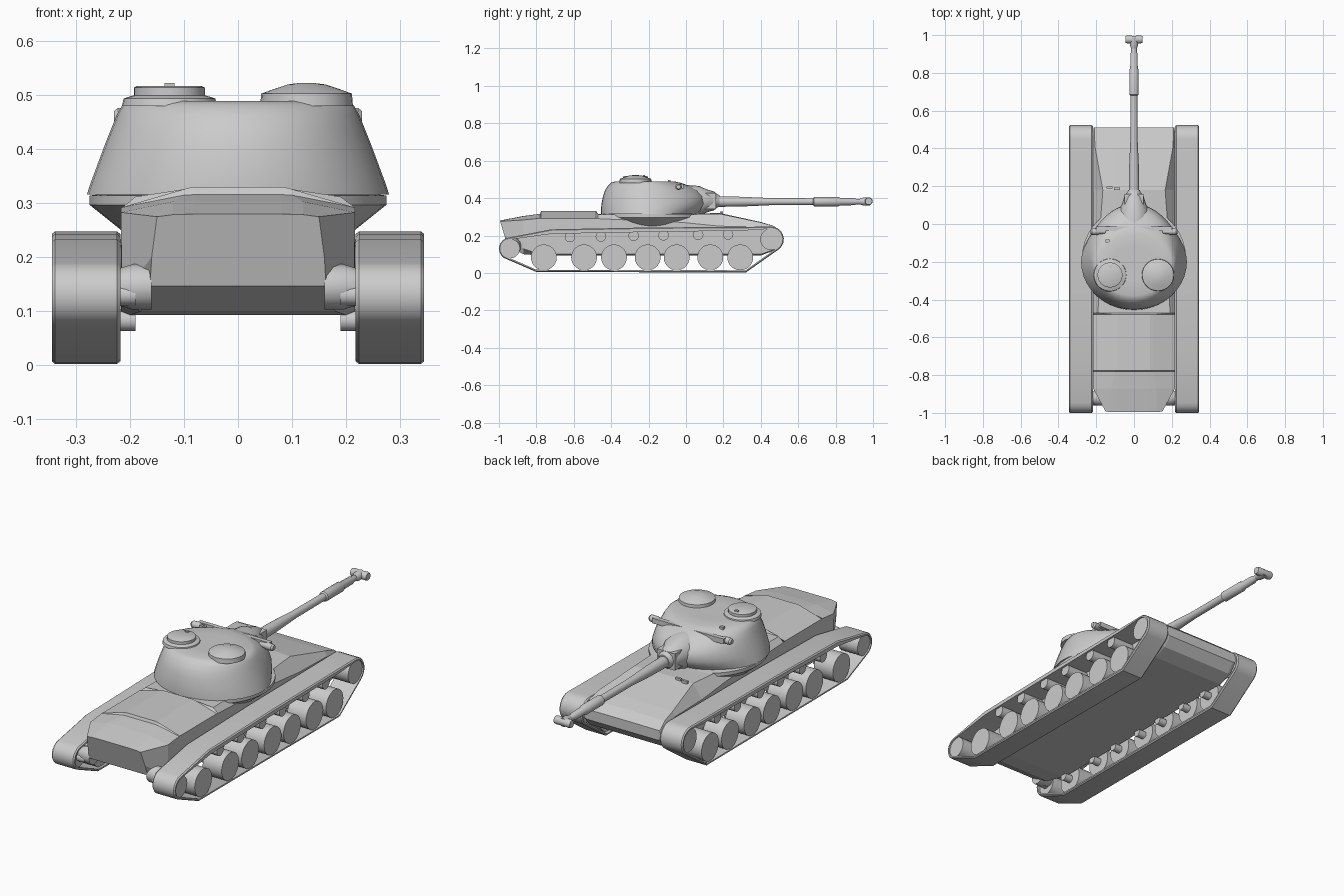
import bpy, bmesh, math
from mathutils import Vector

if "Cube" in bpy.data.objects:
    bpy.data.objects.remove(bpy.data.objects["Cube"])


def loft(name, rings, smooth=None, cap=True):
    """Skin a list of closed rings with equal point counts."""
    bm = bmesh.new()
    vs = [[bm.verts.new(p) for p in r] for r in rings]
    n = len(rings[0])
    for a, b in zip(vs, vs[1:]):
        for i in range(n):
            j = (i + 1) % n
            bm.faces.new((a[i], a[j], b[j], b[i]))
    if cap:
        bm.faces.new(vs[0])
        bm.faces.new(vs[-1])
    bmesh.ops.recalc_face_normals(bm, faces=bm.faces)
    me = bpy.data.meshes.new(name)
    bm.to_mesh(me)
    bm.free()
    ob = bpy.data.objects.new(name, me)
    bpy.context.collection.objects.link(ob)
    if smooth:
        bpy.ops.object.select_all(action='DESELECT')
        ob.select_set(True)
        bpy.context.view_layer.objects.active = ob
        bpy.ops.object.shade_smooth_by_angle(angle=math.radians(smooth))
    return ob


def lathe(name, profile, origin, axis='z', n=24):
    """Revolve (radius, distance) pairs about an axis through origin."""
    rings = []
    for r, d in profile:
        ring = []
        for i in range(n):
            t = 2 * math.pi * i / n
            u, v = r * math.cos(t), r * math.sin(t)
            p = {'x': (d, u, v), 'y': (u, d, v), 'z': (u, v, d)}[axis]
            ring.append(Vector(origin) + Vector(p))
        rings.append(ring)
    return loft(name, rings, 35)


def box(name, c, s):
    q = [(-.5, -.5), (.5, -.5), (.5, .5), (-.5, .5)]
    return loft(name, [[(c[0] + s[0] * a, c[1] + s[1] * b, c[2] + s[2] * k)
                        for a, b in q] for k in (-.5, .5)])


# Hull: half cross-sections (y, points from belly to deck), mirrored in x
sections = [
    (-.995, [(.163, .147), (.16, .2), (.15, .275), (.12, .279), (.08, .28)]),
    (-.87, [(.18, .1), (.215, .13), (.217, .283), (.12, .303), (.08, .304)]),
    (-.78, [(.2, .093), (.217, .1), (.217, .292), (.1, .315), (.08, .316)]),
    (-.775, [(.2, .093), (.217, .1), (.217, .292), (.1, .326), (.085, .33)]),
    (-.48, [(.2, .093), (.217, .1), (.217, .292), (.1, .326), (.085, .33)]),
    (-.47, [(.2, .093), (.217, .1), (.217, .29), (.19, .312), (.085, .314)]),
    (-.02, [(.2, .093), (.217, .1), (.217, .27), (.18, .312), (.085, .316)]),
    (.18, [(.2, .093), (.217, .1), (.217, .25), (.165, .316), (.08, .32)]),
    (.4, [(.2, .093), (.217, .1), (.217, .245), (.205, .27), (.08, .272)]),
    (.47, [(.2, .12), (.217, .125), (.217, .235), (.21, .25), (.08, .251)]),
    (.51, [(.2, .165), (.215, .17), (.215, .2), (.21, .215), (.08, .216)]),
]
rings = []
for k, (y, half) in enumerate(sections):
    lean = .3 if k == 0 else 0
    pts = [(x, y + lean * (.28 - z), z) for x, z in half]
    rings.append(pts + [(-x, yy, z) for x, yy, z in reversed(pts)])
loft("hull", rings)

# Flared ring under the turret
lathe("turret_ring", [(.21, .245), (.275, .297), (.275, .314), (.25, .318)],
      (0, -.18, 0), n=40)

# Track outline in (y, z, thickness)
track = []
for a in range(95, 256, 20):
    t = math.radians(a)
    track.append((-.94 + .06 * math.cos(t), .13 + .06 * math.sin(t), .012))
track += [(-.8, .005, .012), (.32, .002, .012)]
for a in range(-50, 96, 18):
    t = math.radians(a)
    track.append((.455 + .068 * math.cos(t), .18 + .068 * math.sin(t), .012))
track += [(.3, .246, .02), (-.2, .243, .024), (-.72, .233, .024)]


def inset(path, extra=0):
    out = []
    for i, (y, z, w) in enumerate(path):
        p, q = path[i - 1], path[(i + 1) % len(path)]
        d = Vector((q[0] - p[0], q[1] - p[1])).normalized()
        w = extra or w
        out.append((y - d.y * w, z + d.x * w))
    return out


outer = [(y, z) for y, z, w in track]
inner, edge = inset(track), inset(track, .005)
wheels = [(y, .083, .069) for y in (-.76, -.545, -.385, -.205, -.05, .13, .29)]
wheels += [(-.94, .13, .052), (.455, .18, .058)]
rollers = [(-.62, .192), (-.455, .195), (-.28, .199), (-.12, .201), (.065, .204), (.225, .206)]

for s, side in ((-1, "left"), (1, "right")):
    # Track band with slightly rounded edges
    prof = [(inner, .218), (edge, .218), (outer, .224), (outer, .339),
            (edge, .345), (inner, .345), (inner, .218)]
    loft(side + "_track", [[(s * x, y, z) for y, z in path] for path, x in prof],
         30, cap=False)
    # Road wheels, sprocket and idler
    for i, (y, z, r) in enumerate(wheels):
        lathe(f"{side}_wheel_{i}", [(r, s * .232), (r, s * .338)], (0, y, z), 'x', 28)
        lathe(f"{side}_axle_{i}", [(.02, s * .19), (.02, s * .24)], (0, y, z), 'x', 12)
    for i, (y, z) in enumerate(rollers):
        lathe(f"{side}_roller_{i}", [(.028, s * .21), (.028, s * .335)], (0, y, z), 'x', 16)
    # Final drive housing
    lathe(side + "_final_drive", [(.042, s * .16), (.042, s * .195), (.03, s * .235)],
          (0, -.92, .145), 'x', 12)
    # Rangefinder ears
    lathe(side + "_sight_ear", [(.01, s * .15), (.014, s * .185), (.017, s * .19),
                                (.017, s * .222), (.011, s * .23)],
          (0, -.04, .46), 'x', 14)

# Turret shell: (z, half width, rear y, front y)
levels = [(.316, .28, -.455, .06), (.335, .274, -.455, .085), (.37, .261, -.452, .108),
          (.41, .246, -.444, .1), (.44, .234, -.434, .07), (.465, .224, -.418, .02),
          (.482, .214, -.4, -.03), (.489, .2, -.38, -.06), (.488, .12, -.3, -.12)]
rings = []
for z, hw, back, front in levels:
    ring = []
    for i in range(40):
        t = 2 * math.pi * i / 40
        c, sn = math.cos(t), math.sin(t)
        e = 2 / 1.85 if sn > 0 else 1
        x = hw * math.copysign(abs(c) ** e, c)
        reach = front + .2 if sn > 0 else -.2 - back
        ring.append((x, -.2 + reach * math.copysign(abs(sn) ** e, sn), z))
    rings.append(ring)
loft("turret", rings, 40)

# Cupolas: flat hatch on the left, low dome on the right
lathe("left_cupola", [(.088, .48), (.085, .494), (.066, .5), (.066, .514), (.06, .517)],
      (-.127, -.27, 0), n=28)
lathe("right_cupola", [(.086, .48), (.084, .503), (.062, .511), (.035, .52), (.012, .523)],
      (.127, -.27, 0), n=28)
box("hatch_handle", (-.127, -.225, .518), (.018, .012, .01))
box("roof_periscope", (-.14, -.09, .487), (.02, .015, .018))
box("sight_bar", (0, -.025, .463), (.4, .022, .026))
for x, y in ((-.13, .193), (-.09, .187)):
    box("hull_periscope", (x, y, .321), (.03, .012, .014))

# Mantlet and gun
lathe("mantlet", [(.085, .0), (.08, .07), (.062, .11), (.05, .15), (.034, .17), (.03, .18)],
      (0, 0, .385), 'y', 20)
box("mantlet_block", (0, .095, .385), (.1, .13, .085))
lathe("gun_barrel", [(.028, .16), (.026, .3), (.019, .45), (.018, .68), (.025, .685),
                     (.025, .815), (.02, .825), (.019, .9), (.015, .91), (.015, .99)],
      (0, 0, .381), 'y', 20)
# T-shaped muzzle brake
lathe("muzzle_brake", [(.018, -.045), (.021, -.035), (.019, 0), (.021, .035), (.018, .045)],
      (0, .977, .383), 'x', 16)
lathe("muzzle_collar", [(.016, .93), (.022, .95), (.022, .985)], (0, 0, .382), 'y', 16)
